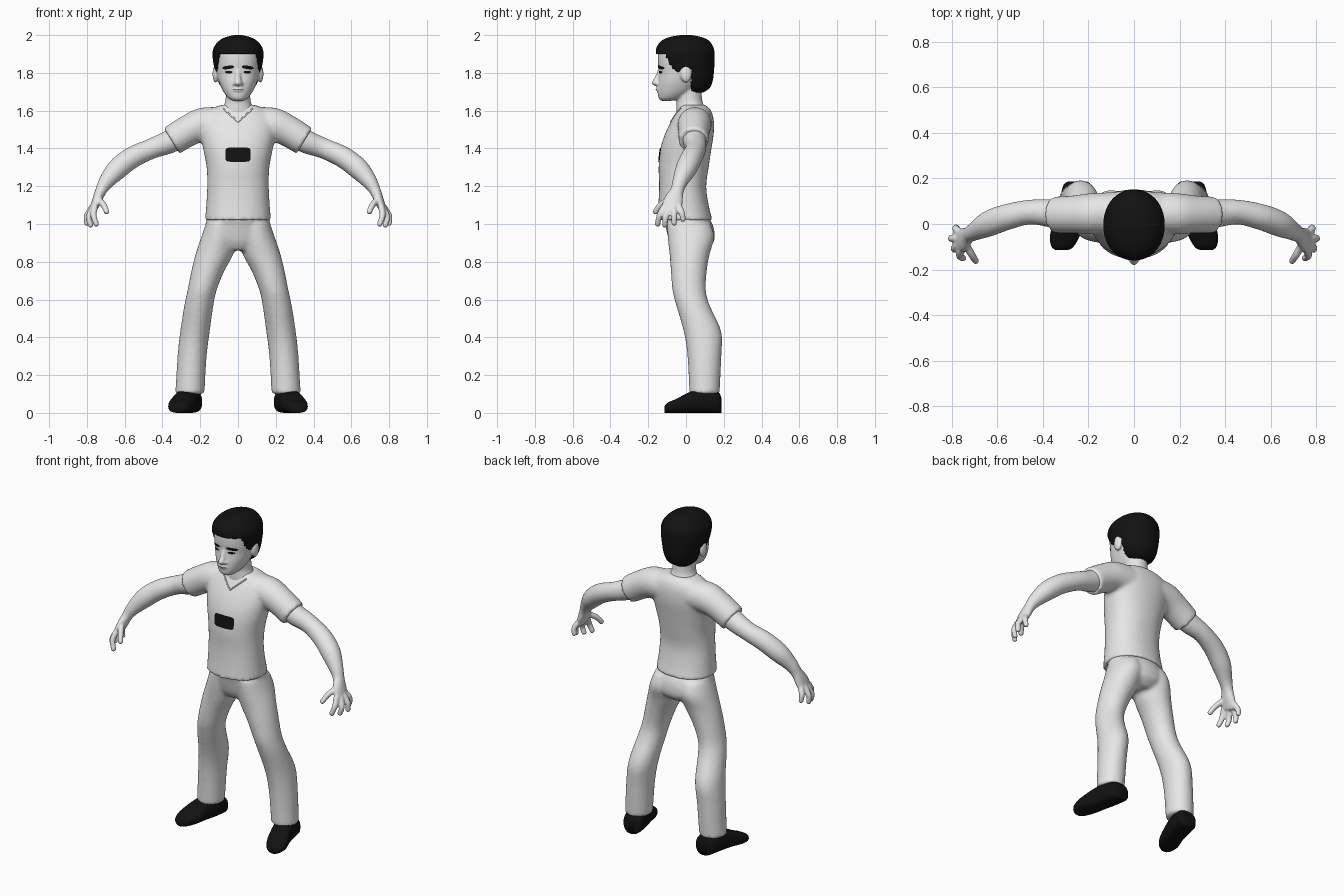
import bpy, bmesh, math
from mathutils import Vector, Matrix
from mathutils.bvhtree import BVHTree

if "Cube" in bpy.data.objects:
    bpy.data.objects.remove(bpy.data.objects["Cube"])


def material(name, c):
    m = bpy.data.materials.new(name)
    m.diffuse_color = (c, c, c, 1)
    m.use_nodes = True
    m.node_tree.nodes["Principled BSDF"].inputs["Base Color"].default_value = m.diffuse_color
    return m


WHITE = material("pale_grey", 0.8)
BLACK = material("black", 0.006)


def finish(name, bm, mat, voxel=0, smooth=0):
    """Turn a bmesh into an object, optionally fusing its parts into one skin."""
    bmesh.ops.recalc_face_normals(bm, faces=bm.faces)
    for f in bm.faces:
        f.smooth = True
    me = bpy.data.meshes.new(name)
    bm.to_mesh(me)
    bm.free()
    me.materials.append(mat)
    ob = bpy.data.objects.new(name, me)
    bpy.context.collection.objects.link(ob)
    if voxel:
        r = ob.modifiers.new("fuse", 'REMESH')
        r.mode, r.voxel_size, r.use_smooth_shade = 'VOXEL', voxel, True
        s = ob.modifiers.new("soften", 'SMOOTH')
        s.factor, s.iterations = 0.5, smooth
    return ob


def spline(a, b, c, d, t):
    return 0.5 * (2*b + (c - a)*t + (2*a - 5*b + 4*c - d)*t*t + (3*b - a - 3*c + d)*t**3)


def loft(bm, secs, n=32, power=2.0, steps=4):
    """Skin smooth rings through (centre, half axis u, half axis v) sections."""
    pts = [secs[0]] + list(secs) + [secs[-1]]
    dense = []
    for i in range(1, len(pts) - 2):
        for k in range(steps):
            dense.append([spline(*(pts[i + j][q] for j in (-1, 0, 1, 2)), k / steps) for q in range(3)])
    dense.append(secs[-1])
    rings = []
    for c, u, v in dense:
        ring = []
        for k in range(n):
            a = 2 * math.pi * k / n
            x, y = (math.copysign(abs(f) ** (2 / power), f) for f in (math.cos(a), math.sin(a)))
            ring.append(bm.verts.new(c + u * x + v * y))
        rings.append(ring)
    for r0, r1 in zip(rings, rings[1:]):
        for k in range(n):
            bm.faces.new((r0[k], r0[(k + 1) % n], r1[(k + 1) % n], r1[k]))
    bm.faces.new(rings[0])
    bm.faces.new(rings[-1])


def level(z, cx, rx, yf, yb):
    """Horizontal section from half width, front y and back y."""
    return Vector((cx, (yf + yb) / 2, z)), Vector((rx, 0, 0)), Vector((0, (yb - yf) / 2, 0))


def limb(bm, path, side=1, n=20, steps=4):
    """Tube along (x, y, z, radius in y, other radius)."""
    p = [Vector((q[0] * side, q[1], q[2])) for q in path]
    secs = []
    for i, q in enumerate(path):
        t = (p[min(i + 1, len(p) - 1)] - p[max(i - 1, 0)]).normalized()
        u = Vector((0, 1, 0)) - t * t.y
        u.normalize()
        secs.append((p[i], u * q[3], t.cross(u) * q[-1]))
    loft(bm, secs, n, steps=steps)


def ball(bm, loc, size):
    bmesh.ops.create_uvsphere(bm, u_segments=20, v_segments=12, radius=1,
                              matrix=Matrix.Translation(loc) @ Matrix.Diagonal((*size, 1)))


# shirt: torso with two short sleeves
bm = bmesh.new()
loft(bm, [level(z, 0, *r) for z, *r in (
    (1.02, .175, -.155, .14), (1.1, .168, -.147, .12), (1.2, .163, -.142, .107), (1.3, .166, -.145, .12),
    (1.4, .185, -.135, .135), (1.48, .2, -.11, .147), (1.55, .2, -.075, .147), (1.6, .16, -.045, .133),
    (1.63, .09, -.03, .105))], 40, 2.2)
for s in (1, -1):
    limb(bm, ((.09, .05, 1.53, .09), (.19, .045, 1.525, .09), (.27, .042, 1.49, .083),
              (.352, .04, 1.44, .08)), s)
shirt = finish("shirt", bm, WHITE, .011, 4)

# trousers: hips with two legs
bm = bmesh.new()
loft(bm, [level(z, 0, *r) for z, *r in (
    (1.05, .163, -.13, .11), (1.0, .172, -.112, .14), (.95, .185, -.1, .152), (.9, .165, -.085, .145),
    (.86, .08, -.06, .1))])
for s in (1, -1):
    loft(bm, [level(z, cx * s, *r) for z, cx, *r in (
        (1.0, .09, .08, -.1, .13), (.93, .1, .095, -.097, .15), (.84, .125, .1, -.087, .125),
        (.75, .16, .087, -.08, .11), (.65, .19, .077, -.072, .105), (.57, .207, .077, -.052, .125),
        (.43, .228, .078, -.012, .187), (.3, .243, .077, .008, .187), (.1, .255, .077, .018, .178))])
finish("trousers", bm, WHITE, .011, 4)

for s, side in ((1, "left"), (-1, "right")):
    # shoe, toes turned slightly outward
    bm = bmesh.new()
    loft(bm, [(Vector((cx * s, y, h / 2)), Vector((w, 0, 0)), Vector((0, 0, h / 2))) for y, cx, w, h in (
        (-.115, .317, .025, .03), (-.1, .314, .048, .052), (-.05, .303, .066, .075), (.02, .282, .065, .11),
        (.1, .262, .066, .125), (.17, .25, .06, .11), (.187, .248, .04, .08))], 24, 2.7)
    finish("shoe_" + side, bm, BLACK)

    # arm, palm and fingers
    bm = bmesh.new()
    limb(bm, ((.29, .042, 1.475, .066), (.37, .047, 1.432, .061), (.46, .052, 1.398, .054),
              (.56, .03, 1.352, .057), (.64, .0, 1.29, .056), (.7, -.033, 1.22, .04),
              (.726, -.048, 1.175, .036, .03), (.745, -.065, 1.13, .05, .026),
              (.763, -.076, 1.085, .052, .02), (.768, -.08, 1.07, .04, .013)), s)
    for knuckle, joint, tip in (
            ((.758, -.115, 1.09), (.765, -.14, 1.045), (.75, -.15, 1.0)),
            ((.768, -.09, 1.085), (.79, -.108, 1.035), (.78, -.112, .995)),
            ((.77, -.065, 1.09), (.8, -.063, 1.045), (.8, -.063, 1.005)),
            ((.758, -.042, 1.1), (.782, -.022, 1.06), (.78, -.016, 1.025)),
            ((.738, -.09, 1.13), (.712, -.135, 1.1), (.695, -.162, 1.065))):
        limb(bm, ((*knuckle, .018), (*joint, .0165), (*tip, .015)), s, 12)
        ball(bm, (tip[0] * s, *tip[1:]), (.015, .015, .015))
    finish("arm_" + side, bm, WHITE, .0065, 3)

# head with neck, nose, lips and ears
bm = bmesh.new()
loft(bm, [level(z, 0, *r) for z, *r in (
    (1.652, .025, -.13, -.08), (1.665, .05, -.145, -.02), (1.7, .077, -.15, .04), (1.75, .1, -.148, .08),
    (1.8, .113, -.143, .11), (1.86, .119, -.149, .125), (1.92, .115, -.143, .12), (1.96, .08, -.1, .09))], 40, 2.15)
loft(bm, [level(z, 0, *r) for z, *r in (
    (1.55, .1, -.05, .1), (1.61, .083, -.05, .1), (1.655, .066, -.05, .086), (1.74, .066, -.05, .08))])
limb(bm, ((0, -.137, 1.815, .011), (0, -.15, 1.775, .015), (0, -.158, 1.75, .021)), 1, 16)
ball(bm, (0, -.162, 1.747), (.018, .02, .015))
ball(bm, (0, -.147, 1.713), (.03, .012, .013))
for s in (1, -1):
    ball(bm, (.017 * s, -.15, 1.742), (.013, .015, .01))
    ball(bm, (.118 * s, .0, 1.795), (.017, .03, .047))
head = finish("head", bm, WHITE, .0065, 3)

# hair cap, opened around the face and ears
bm = bmesh.new()
loft(bm, [level(z, 0, *r) for z, *r in (
    (1.695, .05, .02, .09), (1.72, .085, -.05, .125), (1.76, .107, -.1, .142), (1.82, .124, -.135, .149),
    (1.88, .134, -.157, .151), (1.93, .13, -.157, .147), (1.97, .1, -.13, .122), (1.99, .062, -.085, .08),
    (2.0, .02, -.03, .03))], 80, 2.1, 8)


def is_face(p):
    if p.z > 1.9:
        return False
    if p.z > 1.82:
        return p.y < -.07 - (p.z - 1.82) * .5
    return p.y < (-.06 if p.z > 1.785 and p.y < -.03 else .03)


bmesh.ops.delete(bm, geom=[f for f in bm.faces if is_face(f.calc_center_median())], context='FACES')
hair = finish("hair", bm, BLACK)
shell = hair.modifiers.new("thickness", 'SOLIDIFY')
shell.thickness, shell.offset = .018, -1

# surface lookup from the front, for details that follow the body
bpy.context.view_layer.update()
deps = bpy.context.evaluated_depsgraph_get()
surface = {ob.name: BVHTree.FromObject(ob, deps) for ob in (shirt, head)}


def drop(target, x, z):
    hit = surface[target].ray_cast(Vector((x, -1, z)), Vector((0, 1, 0)))[0]
    return hit


def patch(name, target, cx, cz, rx, rz, power=2.0, tilt=0, lift=.004):
    """Thin rounded plate laid on the front of a part."""
    bm = bmesh.new()
    rings, n = [], 32
    for r in (.02, .35, .7, 1):
        ring = []
        for k in range(n):
            a = 2 * math.pi * k / n
            u, v = (math.copysign(abs(f) ** (2 / power), f) * r for f in (math.cos(a), math.sin(a)))
            x, z = cx + u * rx, cz + v * rz + u * rx * tilt
            p = drop(target, x, z) or Vector((x, -.14, z))
            ring.append(bm.verts.new(p + Vector((0, -lift, 0))))
        rings.append(ring)
    for r0, r1 in zip(rings, rings[1:]):
        for k in range(n):
            bm.faces.new((r0[k], r0[(k + 1) % n], r1[(k + 1) % n], r1[k]))
    bm.faces.new(rings[0])
    finish(name, bm, BLACK)


# chest badge and facial details
patch("chest_badge", "shirt", 0, 1.367, .067, .038, 6)
patch("mouth_line", "head", 0, 1.713, .027, .0018)
for s, side in ((1, "left"), (-1, "right")):
    patch("eyebrow_" + side, "head", .052 * s, 1.829, .031, .009, 2.4, -.12 * s)
    patch("eye_" + side, "head", .049 * s, 1.804, .02, .007)

# v-neck collar trim
pts = []
for k in range(-12, 13):
    p = drop("shirt", .078 * k / 12, 1.54 + .07 * abs(k) / 12)
    if p:
        pts.append((p.x, p.y, p.z, .004))
bm = bmesh.new()
limb(bm, pts, 1, 8, 1)
finish("collar", bm, WHITE)
